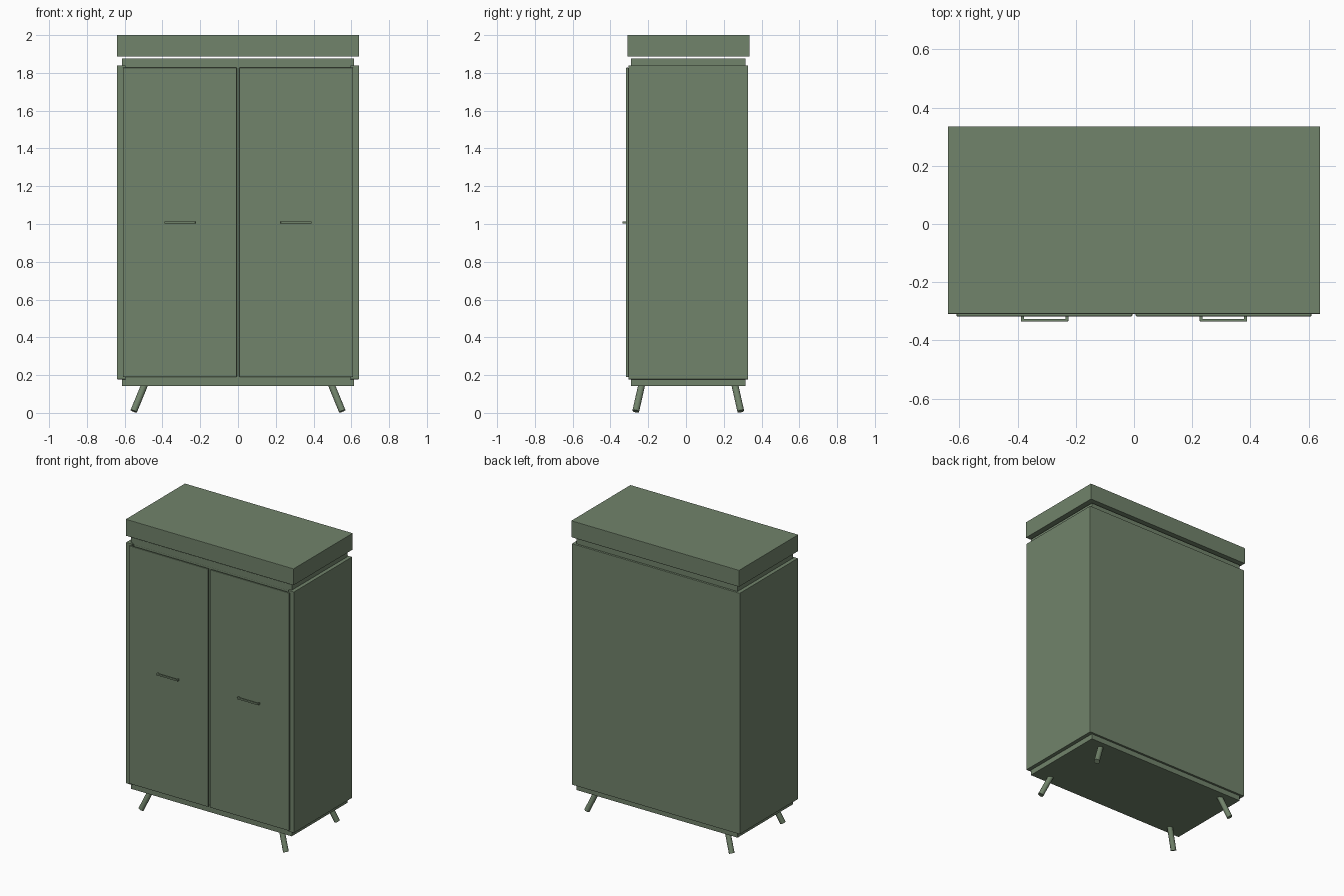
import bpy
import bmesh
from mathutils import Vector

cube = bpy.data.objects.get("Cube")
if cube:
    bpy.data.objects.remove(cube, do_unlink=True)

green = bpy.data.materials.new("sage_green")
green.use_nodes = True
colour = (0.165, 0.227, 0.146, 1)
green.diffuse_color = colour
green.node_tree.nodes["Principled BSDF"].inputs["Base Color"].default_value = colour


def finish(name, bm):
    bmesh.ops.recalc_face_normals(bm, faces=bm.faces)
    mesh = bpy.data.meshes.new(name)
    bm.to_mesh(mesh)
    bm.free()
    mesh.materials.append(green)
    obj = bpy.data.objects.new(name, mesh)
    bpy.context.collection.objects.link(obj)
    return obj


def box(name, xs, ys, zs, bevel=0.0):
    """Box between the given limits, with optional rounded edges."""
    bm = bmesh.new()
    bmesh.ops.create_cube(bm, size=1)
    limits = (xs, ys, zs)
    for v in bm.verts:
        v.co = [sum(lim) / 2 + c * (lim[1] - lim[0]) for c, lim in zip(v.co, limits)]
    obj = finish(name, bm)
    if bevel:
        mod = obj.modifiers.new("soft_edges", "BEVEL")
        mod.width = bevel
        mod.segments = 2
    return obj


def rod(name, start, end, radius, sides=24):
    """Capped cylinder running from start to end."""
    start, end = Vector(start), Vector(end)
    axis = end - start
    bm = bmesh.new()
    bmesh.ops.create_cone(bm, cap_ends=True, segments=sides, radius1=radius,
                          radius2=radius, depth=axis.length)
    turn = axis.to_track_quat("Z", "Y")
    for v in bm.verts:
        v.co = turn @ v.co + (start + end) / 2
    for f in bm.faces:
        f.smooth = len(f.verts) == 4
    return finish(name, bm)


# Carcass and floating top slab
box("top_slab", (-0.64, 0.64), (-0.309, 0.336), (1.886, 2.0), 0.002)
box("upper_panel", (-0.614, 0.614), (-0.291, 0.315), (1.83, 1.876), 0.002)
box("lower_panel", (-0.614, 0.614), (-0.291, 0.315), (0.142, 0.19), 0.002)
box("inner_body", (-0.6, 0.6), (-0.285, 0.315), (0.185, 1.835))
box("back_panel", (-0.635, 0.635), (0.312, 0.329), (0.178, 1.839), 0.002)

for side, label in ((1, "left"), (-1, "right")):
    def span(a, b):
        return tuple(sorted((side * a, side * b)))

    # Side panel and door
    box(label + "_side_panel", span(0.595, 0.64), (-0.305, 0.328), (0.178, 1.839), 0.002)
    box(label + "_door", span(0.006, 0.61), (-0.318, -0.304), (0.189, 1.828), 0.004)

    # Handle: a bar on two short posts
    box(label + "_handle_bar", span(0.226, 0.389), (-0.336, -0.326), (1.002, 1.014), 0.002)
    for x, end in ((0.231, "inner"), (0.384, "outer")):
        box(f"{label}_handle_{end}_post", span(x - 0.005, x + 0.005),
            (-0.33, -0.315), (1.002, 1.014))

    # Splayed legs
    for y, place in ((1, "back"), (-1, "front")):
        rod(f"{label}_{place}_leg", (side * 0.49, 0.012 + y * 0.244, 0.16),
            (side * 0.552, 0.012 + y * 0.278, 0.009), 0.018)
